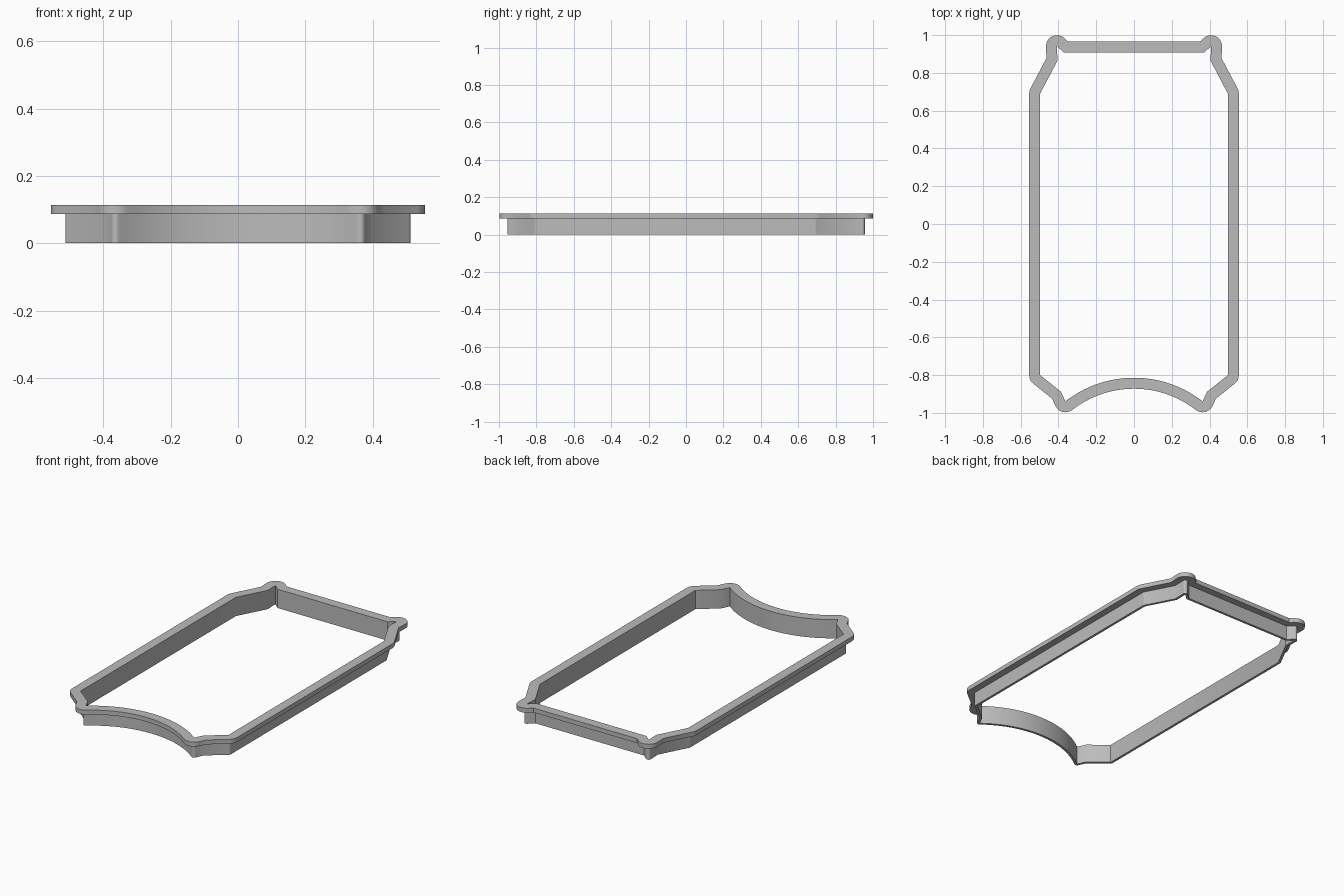
import bpy, bmesh, math
from mathutils import Vector

if "Cube" in bpy.data.objects:
    bpy.data.objects.remove(bpy.data.objects["Cube"])

WALL, RIM = 0.015, 0.058        # outward offsets of blade and flange
SHELF, TOP = 0.087, 0.114       # flange underside and top heights

grey = bpy.data.materials.new("plain grey")
grey.use_nodes = True
colour = (0.5, 0.5, 0.5, 1)
grey.diffuse_color = colour
grey.node_tree.nodes["Principled BSDF"].inputs["Base Color"].default_value = colour


def inner_outline():
    """Counter-clockwise inside edge: one half, then its mirror."""
    radius, tip_x, steps = 0.59, 0.363, 16
    sweep = math.asin(tip_x / radius)
    half = [Vector((radius * math.sin(sweep * i / steps),
                    -0.814 - radius + radius * math.cos(sweep * i / steps)))
            for i in range(steps + 1)]
    half += [Vector(p) for p in [(0.387, -0.888), (0.497, -0.80), (0.497, 0.69),
                                 (0.405, 0.865), (0.408, 0.941), (0.37, 0.907)]]
    return half + [Vector((-p.x, p.y)) for p in reversed(half[1:])]


def stations(points):
    """Pairs of point and unit offset: arcs round convex corners, mitres elsewhere."""
    result = []
    for i, p in enumerate(points):
        a = (p - points[i - 1]).normalized()
        b = (points[(i + 1) % len(points)] - p).normalized()
        turn = math.atan2(a.x * b.y - a.y * b.x, a.dot(b))
        start = math.atan2(-a.x, a.y)
        if turn > 0.15:
            count = max(2, math.ceil(turn / 0.2))
            for k in range(count + 1):
                ang = start + turn * k / count
                result.append((p, Vector((math.cos(ang), math.sin(ang)))))
        else:
            ang = start + turn / 2
            result.append((p, Vector((math.cos(ang), math.sin(ang))) / math.cos(turn / 2)))
    return result


# Cutting blade and flange share one stepped section swept round the outline
section = [(0, 0), (WALL, 0), (WALL, SHELF), (RIM, SHELF), (RIM, TOP), (0, TOP)]
bm = bmesh.new()
rings = [[bm.verts.new((*(p + n * d), z)) for d, z in section]
         for p, n in stations(inner_outline())]
for i, ring in enumerate(rings):
    previous = rings[i - 1]
    for k in range(len(section)):
        j = (k + 1) % len(section)
        bm.faces.new((previous[k], ring[k], ring[j], previous[j]))
bmesh.ops.remove_doubles(bm, verts=bm.verts, dist=0.0002)
bmesh.ops.recalc_face_normals(bm, faces=bm.faces)

mesh = bpy.data.meshes.new("cutter_frame")
bm.to_mesh(mesh)
bm.free()
mesh.materials.append(grey)
frame = bpy.data.objects.new("cutter_frame", mesh)
bpy.context.collection.objects.link(frame)
bpy.context.view_layer.objects.active = frame
frame.select_set(True)
bpy.ops.object.shade_smooth_by_angle(angle=math.radians(30))
